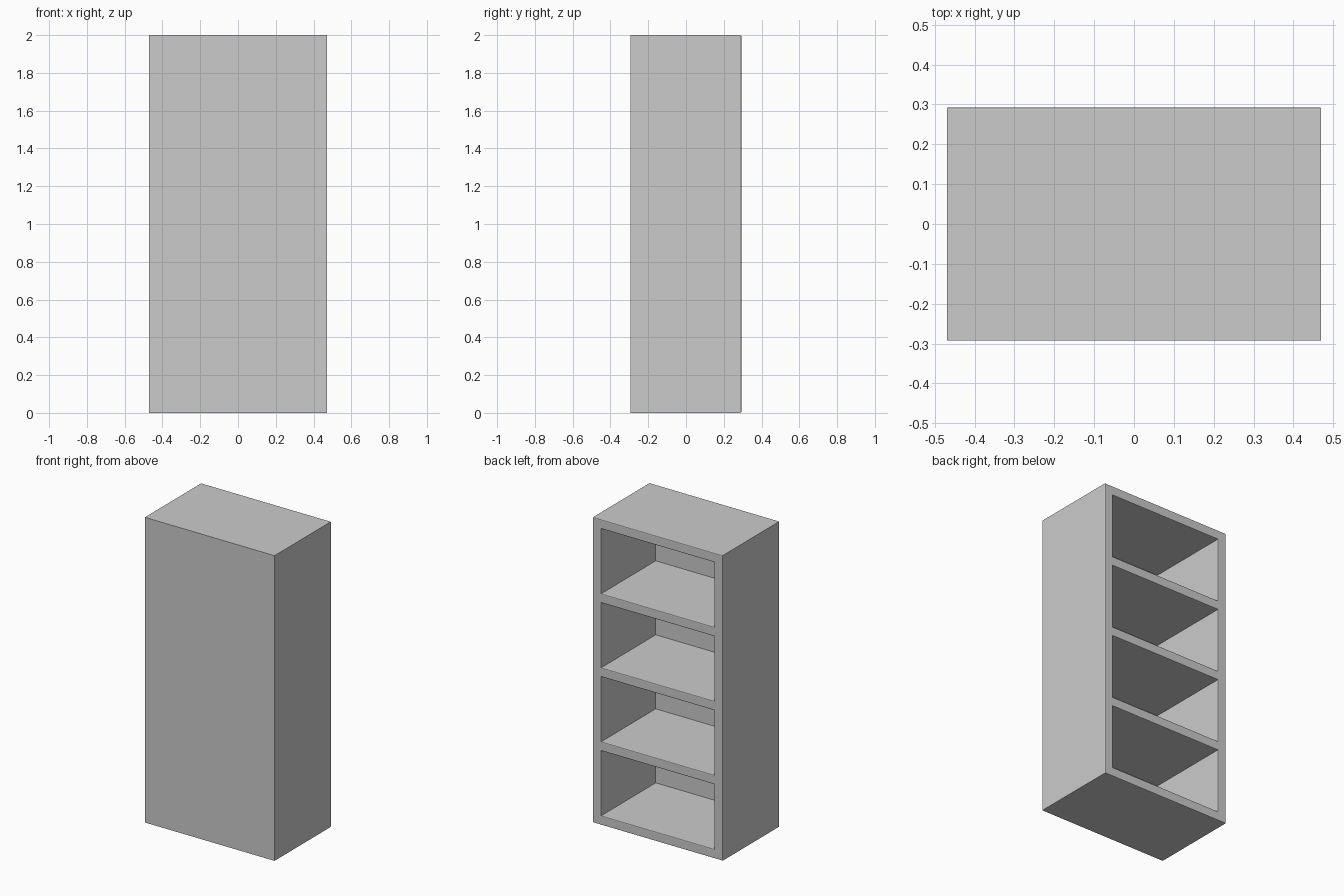
import bpy, bmesh

if "Cube" in bpy.data.objects:
    bpy.data.objects.remove(bpy.data.objects["Cube"])

W, D, H = 0.94, 0.586, 2.0      # overall size
PANEL = 0.021                   # closing panel thickness
T = 0.06                        # board thickness
BAYS = 4
BEVEL = 0.005


def make_object(name, bm):
    bmesh.ops.recalc_face_normals(bm, faces=bm.faces)
    mesh = bpy.data.meshes.new(name)
    bm.to_mesh(mesh)
    bm.free()
    obj = bpy.data.objects.new(name, mesh)
    bpy.context.collection.objects.link(obj)
    return obj


# Carcass: frame of side boards and shelves, open towards +y
open_y, inner_y = D / 2, -D / 2 + PANEL
bay = (H - T * (BAYS + 1)) / BAYS
xs = [-W / 2, -W / 2 + T, W / 2 - T, W / 2]
zs = [0.0]
for i in range(BAYS):
    zs += [zs[-1] + T, zs[-1] + T + bay]
zs.append(H)

bm = bmesh.new()
grid = [[bm.verts.new((x, open_y, z)) for x in xs] for z in zs]
for r in range(len(zs) - 1):
    for c in range(3):
        if c == 1 and r % 2 == 1:
            continue            # bay opening
        bm.faces.new((grid[r][c], grid[r][c + 1], grid[r + 1][c + 1], grid[r + 1][c]))

# Extrude the frame through the cabinet depth
rim_faces = bm.faces[:]
res = bmesh.ops.extrude_face_region(bm, geom=rim_faces, use_keep_orig=True)
for v in res["geom"]:
    if isinstance(v, bmesh.types.BMVert):
        v.co.y = inner_y
bmesh.ops.recalc_face_normals(bm, faces=bm.faces)

# Small chamfer around the open side, outside and inside each bay
edges = [e for e in bm.edges
         if all(abs(v.co.y - open_y) < 1e-5 for v in e.verts)
         and len(e.link_faces) == 2 and e.calc_face_angle() > 0.5]
bmesh.ops.bevel(bm, geom=edges, offset=BEVEL, segments=2, profile=0.5, affect='EDGES')
make_object("shelf_carcass", bm)

# Flat panel closing the -y side
bm = bmesh.new()
bmesh.ops.create_cube(bm, size=1.0)
bmesh.ops.scale(bm, vec=(W, PANEL, H), verts=bm.verts)
bmesh.ops.translate(bm, vec=(0, -D / 2 + PANEL / 2, H / 2), verts=bm.verts)
make_object("closing_panel", bm)
